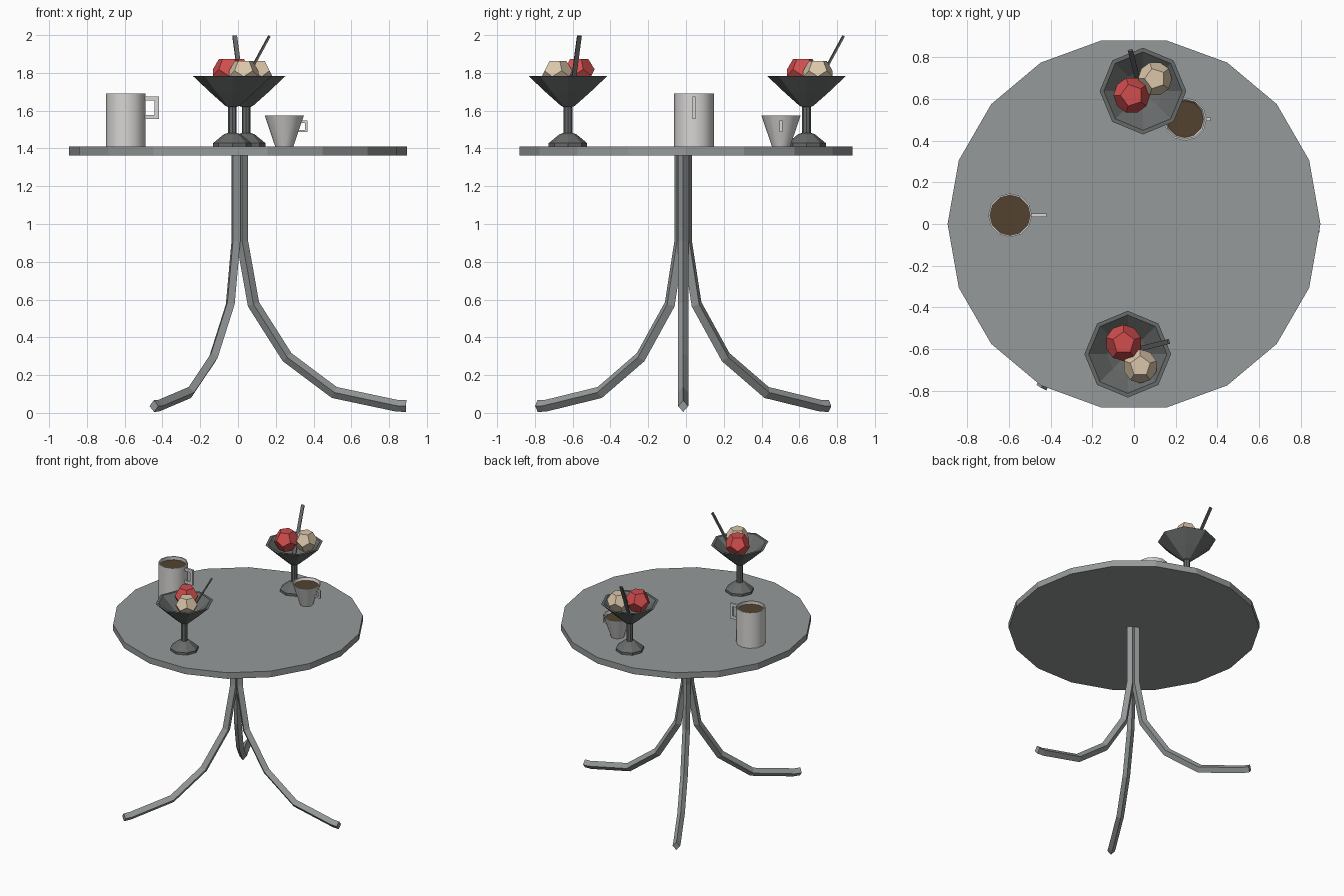
import bpy, bmesh, math
from mathutils import Matrix, Vector

if "Cube" in bpy.data.objects:
    bpy.data.objects.remove(bpy.data.objects["Cube"])


def material(name, col):
    m = bpy.data.materials.new(name)
    m.diffuse_color = (*col, 1)
    m.use_nodes = True
    m.node_tree.nodes["Principled BSDF"].inputs["Base Color"].default_value = m.diffuse_color
    return m


METAL = material("grey metal", (0.30, 0.32, 0.32))
GLASS = material("dark glass", (0.135, 0.143, 0.143))
CHINA = material("white china", (0.68, 0.67, 0.66))
COFFEE = material("coffee brown", (0.085, 0.055, 0.028))
RED = material("red ice cream", (0.64, 0.075, 0.075))
CREAM = material("cream ice cream", (0.70, 0.56, 0.40))


def finish(bm, name, mat, xf=Matrix(), smooth=None):
    bmesh.ops.remove_doubles(bm, verts=bm.verts, dist=1e-5)
    bmesh.ops.recalc_face_normals(bm, faces=bm.faces)
    bm.transform(xf)
    me = bpy.data.meshes.new(name)
    bm.to_mesh(me)
    bm.free()
    me.materials.append(mat)
    if smooth:
        me.shade_smooth()
        me.set_sharp_from_angle(angle=math.radians(smooth))
    ob = bpy.data.objects.new(name, me)
    bpy.context.collection.objects.link(ob)
    return ob


def lathe(name, profile, n, mat, xf=Matrix(), smooth=None):
    """Spin a profile of (radius, z) points that starts and ends on the axis."""
    bm = bmesh.new()
    vs = [bm.verts.new((r, 0, z)) for r, z in profile]
    es = [bm.edges.new(p) for p in zip(vs, vs[1:])]
    bmesh.ops.spin(bm, geom=vs + es, cent=(0, 0, 0), axis=(0, 0, 1),
                   angle=math.tau, steps=n, use_merge=True)
    return finish(bm, name, mat, xf, smooth)


def sweep(name, path, section, mat, xf=Matrix()):
    """Sweep a section of (in-plane, sideways) offsets along an xz path, mitred."""
    bm = bmesh.new()
    pts = [Vector(p) for p in path]
    rings = []
    for i, p in enumerate(pts):
        a = (p - pts[i - 1]).normalized() if i else None
        b = (pts[i + 1] - p).normalized() if i < len(pts) - 1 else None
        a, b = a or b, b or a
        t = (a + b).normalized()
        k = 1 / t.dot(a)
        nrm = Vector((-t.y, t.x)) * k
        rings.append([bm.verts.new((p.x + nrm.x * u, v, p.y + nrm.y * u))
                      for u, v in section])
    m = len(section)
    for r, s in zip(rings, rings[1:]):
        for j in range(m):
            bm.faces.new((r[j], r[(j + 1) % m], s[(j + 1) % m], s[j]))
    bm.faces.new(rings[0])
    bm.faces.new(rings[-1])
    return finish(bm, name, mat, xf)


def rect(u, v):
    return [(-u, -v), (u, -v), (u, v), (-u, v)]


def scoop(name, loc, radius, mat, xf):
    """Dodecahedron: hull of an icosahedron's face centres."""
    ico = bmesh.new()
    bmesh.ops.create_icosphere(ico, subdivisions=1, radius=1)
    pts = [f.calc_center_median().normalized() * radius for f in ico.faces]
    ico.free()
    bm = bmesh.new()
    for p in pts:
        bm.verts.new(p)
    bmesh.ops.convex_hull(bm, input=bm.verts)
    bmesh.ops.dissolve_limit(bm, angle_limit=0.05, verts=bm.verts, edges=bm.edges)
    finish(bm, name, mat, xf @ Matrix.Translation(loc))


# Table top
TOP = 1.41
lathe("table_top", [(0, 1.362), (0.895, 1.362), (0.895, TOP), (0, TOP)], 18, METAL)

# Three curved legs with a diamond section
leg_path = [(0.022, 1.365), (0.022, 0.91), (0.082, 0.575), (0.26, 0.295),
            (0.51, 0.108), (0.84, 0.038), (0.89, 0.036)]
diamond = [(0.031, 0), (0, 0.027), (-0.031, 0), (0, -0.027)]
for i in range(3):
    sweep(f"leg_{i + 1}", leg_path, diamond, METAL,
          Matrix.Translation((0, -0.015, 0)) @ Matrix.Rotation(i * math.tau / 3, 4, 'Z'))


# Cups with coffee and a square handle
def cup(name, loc, r0, r1, top, drop, handle, t):
    xf = Matrix.Translation((*loc, 0))
    w = 0.008
    level = top - drop
    rl = r1 - w - (r1 - r0) * drop / (top - TOP)
    lathe(name, [(0, TOP), (r0, TOP), (r1, top), (r1 - w, top),
                 (r0 - w, TOP + 0.015), (0, TOP + 0.015)], 12, CHINA, xf, 40)
    lathe(name + "_coffee", [(0, level - 0.005), (rl, level - 0.005),
                             (rl, level), (0, level)], 12, COFFEE, xf)
    sweep(name + "_handle", handle, rect(t, 0.008), CHINA, xf)


cup("mug", (-0.595, 0.042), 0.105, 0.105, 1.69, 0.025,
    [(0.098, 1.664), (0.165, 1.664), (0.165, 1.566), (0.098, 1.566)], 0.011)
cup("small_cup", (0.245, 0.503), 0.048, 0.104, 1.575, 0.02,
    [(0.085, 1.542), (0.117, 1.542), (0.117, 1.492), (0.07, 1.492)], 0.006)

# Sundae glasses: goblet, two scoops and a flat stick
goblet = [(0, TOP), (0.102, TOP), (0.102, 1.428), (0.045, 1.475), (0.023, 1.482),
          (0.023, 1.62), (0.036, 1.625), (0.115, 1.695), (0.208, 1.783),
          (0.188, 1.783), (0.10, 1.708), (0, 1.65)]
for name, loc, turn in (("back_sundae", (0.043, 0.638), 0),
                        ("front_sundae", (-0.03, -0.625), -90)):
    xf = Matrix.Translation((*loc, 0)) @ Matrix.Rotation(math.radians(turn), 4, 'Z')
    lathe(name + "_glass", goblet, 8, GLASS, xf)
    scoop(name + "_red_scoop", (-0.054, -0.02, 1.802), 0.089, RED, xf)
    scoop(name + "_cream_scoop", (0.058, 0.06, 1.796), 0.083, CREAM, xf)
    base = Matrix.Translation((-0.018, 0.025, 0)) @ Matrix.Rotation(math.radians(104), 4, 'Z')
    sweep(name + "_stick", [(0, 1.68), (0.176, 1.995)], rect(0.005, 0.012), GLASS, xf @ base)
